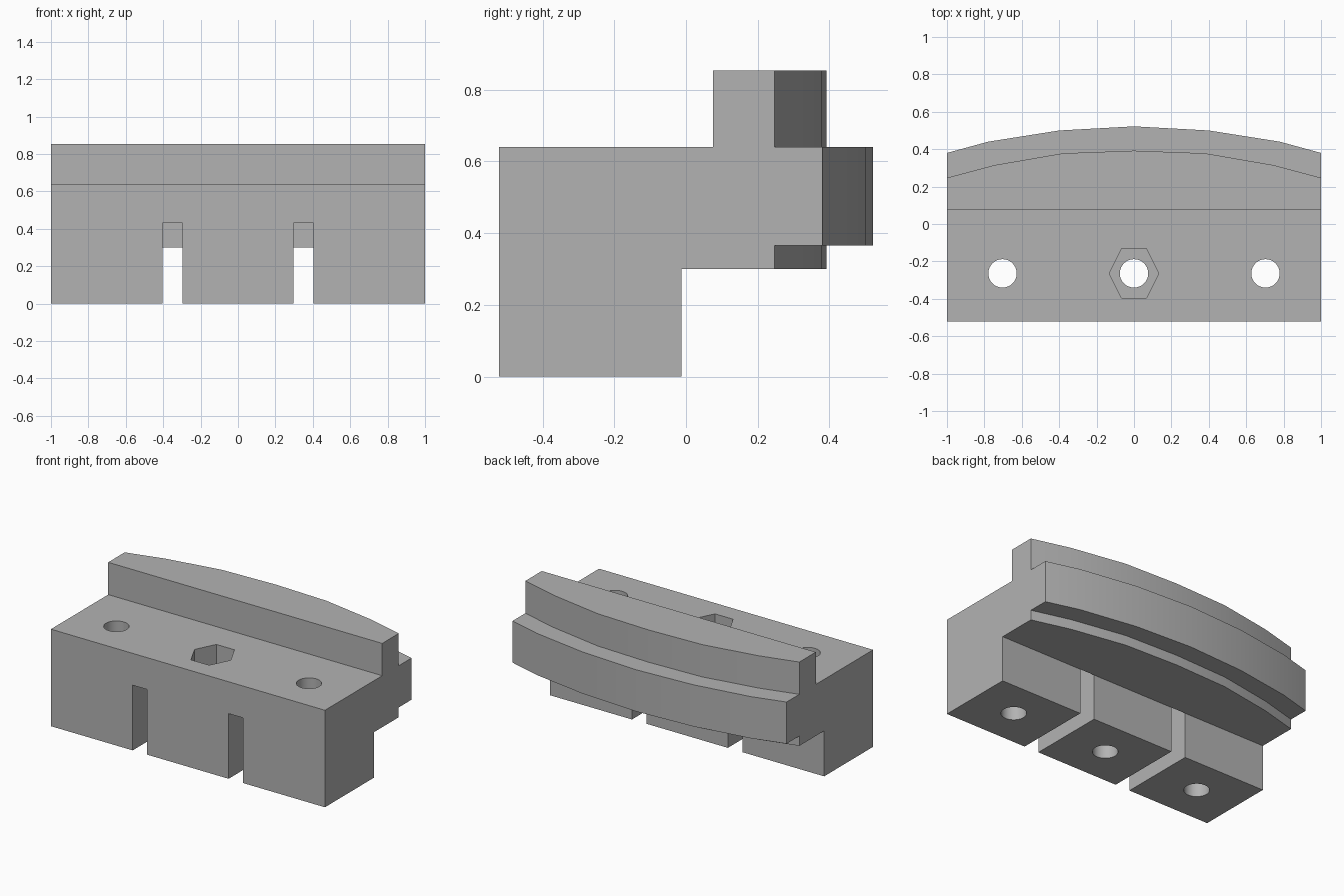
import bpy, bmesh, math
from mathutils import Matrix

cube = bpy.data.objects.get("Cube")
if cube:
    bpy.data.objects.remove(cube)

# Single plain grey
grey = bpy.data.materials.new("plain grey")
grey.use_nodes = True
color = (0.45, 0.45, 0.45, 1)
grey.diffuse_color = color
grey.node_tree.nodes["Principled BSDF"].inputs["Base Color"].default_value = color


def make_object(name, bm):
    bmesh.ops.recalc_face_normals(bm, faces=bm.faces)
    mesh = bpy.data.meshes.new(name)
    bm.to_mesh(mesh)
    bm.free()
    mesh.materials.append(grey)
    obj = bpy.data.objects.new(name, mesh)
    bpy.context.collection.objects.link(obj)
    return obj


# Half of each curved back edge, from the middle out to the end: (x, y)
OUTER = [(0, 0.522), (0.40, 0.50), (0.78, 0.44), (1, 0.38)]
INNER = [(0, 0.392), (0.38, 0.378), (0.745, 0.315), (1, 0.247)]
FRONT, HEEL, RAIL = -0.522, -0.012, 0.075
SLOT_X, HOLE_X, HOLE_Y = 0.35, 0.703, -0.264

# Side profile: a number is a straight edge, a list is a curved one
profile = [(FRONT, 0), (HEEL, 0), (HEEL, 0.30), (INNER, 0.30), (INNER, 0.365),
           (OUTER, 0.365), (OUTER, 0.64), (INNER, 0.64), (INNER, 0.853),
           (RAIL, 0.853), (RAIL, 0.64), (FRONT, 0.64)]


def profile_ring(bm, station):
    side = -1 if station < 0 else 1
    ring = []
    for edge, z in profile:
        curve = edge if isinstance(edge, list) else OUTER
        x, y = curve[abs(station)]
        ring.append(bm.verts.new((side * x, y if edge is curve else edge, z)))
    return ring


# Stepped jaw body lofted along x
bm = bmesh.new()
rings = [profile_ring(bm, s) for s in range(-3, 4)]
for a, b in zip(rings, rings[1:]):
    for i in range(len(profile)):
        j = (i + 1) % len(profile)
        bm.faces.new((a[i], a[j], b[j], b[i]))
bm.faces.new(rings[0])
bm.faces.new(rings[-1])
bmesh.ops.recalc_face_normals(bm, faces=bm.faces)
bmesh.ops.dissolve_limit(bm, angle_limit=math.radians(1),
                         verts=bm.verts, edges=bm.edges)
body = make_object("jaw_body", bm)


def box_cutter(name, low, high):
    bm = bmesh.new()
    bmesh.ops.create_cube(bm, size=1)
    for v in bm.verts:
        v.co = [l + (c + 0.5) * (h - l) for c, l, h in zip(v.co, low, high)]
    return make_object(name, bm)


def round_cutter(name, x, sides, rx, ry, bottom, top):
    bm = bmesh.new()
    bmesh.ops.create_cone(bm, cap_ends=True, segments=sides,
                          radius1=1, radius2=1, depth=top - bottom)
    if sides == 6:
        bmesh.ops.rotate(bm, verts=bm.verts, matrix=Matrix.Rotation(math.pi / 2, 3, "Z"))
    bmesh.ops.scale(bm, verts=bm.verts, vec=(rx, ry, 1))
    bmesh.ops.translate(bm, verts=bm.verts, vec=(x, HOLE_Y, (top + bottom) / 2))
    return make_object(name, bm)


# Two slots, three bolt holes and a hexagonal nut pocket
cutters = [box_cutter("slot_cutter", (s * SLOT_X - 0.053, -1, -0.2),
                      (s * SLOT_X + 0.053, HEEL, 0.43)) for s in (-1, 1)]
cutters += [round_cutter("hole_cutter", s * HOLE_X, 32, 0.076, 0.076, -0.2, 1)
            for s in (-1, 0, 1)]
cutters.append(round_cutter("nut_pocket_cutter", 0, 6, 0.132, 0.153, 0.36, 1))

bpy.context.view_layer.objects.active = body
for cutter in cutters:
    mod = body.modifiers.new("cut", "BOOLEAN")
    mod.operation, mod.solver, mod.object = "DIFFERENCE", "EXACT", cutter
    bpy.ops.object.modifier_apply(modifier=mod.name)
    bpy.data.objects.remove(cutter)

# Smooth the curved walls, keep the corners crisp
bpy.ops.object.select_all(action="DESELECT")
body.select_set(True)
bpy.ops.object.shade_smooth_by_angle(angle=math.radians(30))
